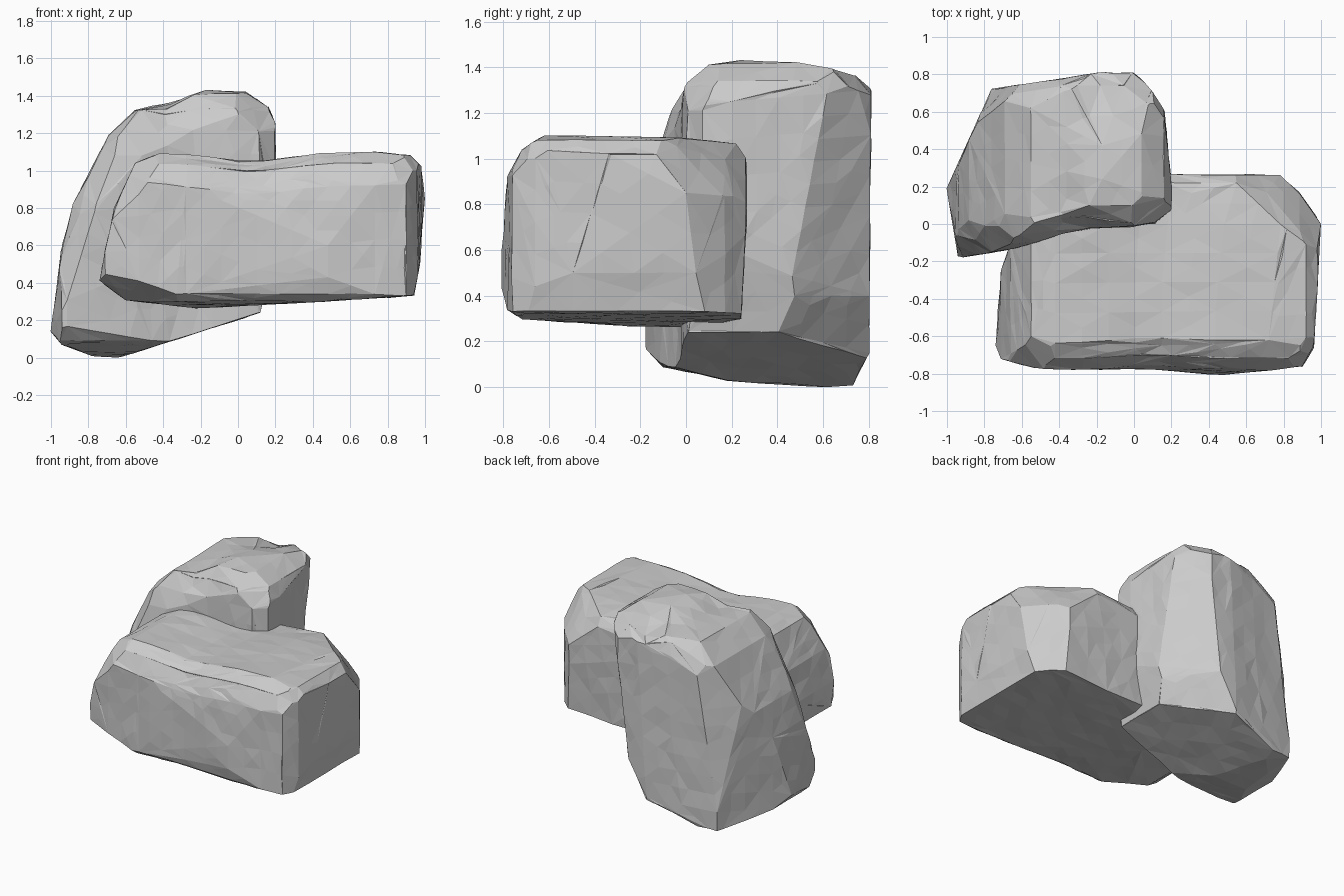
import bpy, bmesh, math, random
from mathutils import Vector

cube = bpy.data.objects.get("Cube")
if cube:
    bpy.data.objects.remove(cube)

stone = bpy.data.materials.new("stone grey")
stone.use_nodes = True
stone.diffuse_color = (0.6, 0.6, 0.6, 1)
stone.node_tree.nodes["Principled BSDF"].inputs["Base Color"].default_value = (0.6, 0.6, 0.6, 1)


def cut(bm, point, normal):
    """Slice off everything beyond a plane and close the convex solid again."""
    bmesh.ops.bisect_plane(bm, geom=bm.verts[:] + bm.edges[:] + bm.faces[:], dist=1e-5,
                           plane_co=point, plane_no=normal, clear_outer=True)
    bmesh.ops.remove_doubles(bm, verts=bm.verts, dist=0.002)
    bmesh.ops.delete(bm, geom=bm.edges[:], context='EDGES_FACES')
    bmesh.ops.convex_hull(bm, input=bm.verts)
    loose = [v for v in bm.verts if not v.link_faces]
    bmesh.ops.delete(bm, geom=loose, context='VERTS')


def carve(bm, axes, outline):
    """Cut the block to a counter-clockwise outline in the plane of two axes."""
    for (a, b), (c, d) in zip(outline, outline[1:] + outline[:1]):
        point, normal = Vector(), Vector()
        point[axes[0]], point[axes[1]] = a, b
        normal[axes[0]], normal[axes[1]] = d - b, a - c
        cut(bm, point, normal.normalized())


def chip(bm, depth, count):
    """Knock off protruding upper corners with diagonal planes."""
    done = 0
    while done < count:
        d = Vector([random.uniform(-1, 1) for _ in range(3)]).normalized()
        d.z = abs(d.z)
        if min(abs(c) for c in d) < 0.3:
            continue
        far = max(bm.verts, key=lambda v: v.co.dot(d)).co.copy()
        cut(bm, far - d * depth, d)
        done += 1


def rock(name, front, side, top, slopes, shape):
    bm = bmesh.new()
    bmesh.ops.create_cube(bm, size=4)
    carve(bm, (0, 2), front)
    carve(bm, (1, 2), side)
    carve(bm, (0, 1), top)
    for point, normal in slopes:
        cut(bm, Vector(point), Vector(normal).normalized())
    chip(bm, 0.022, 24)
    bmesh.ops.dissolve_limit(bm, angle_limit=math.radians(3), verts=bm.verts, edges=bm.edges)
    bmesh.ops.triangulate(bm, faces=bm.faces)
    # finer facets on the long faces, so the surface can undulate
    for limit in (0.5, 0.3, 0.2):
        long_edges = [e for e in bm.edges if e.calc_length() > limit]
        bmesh.ops.subdivide_edges(bm, edges=long_edges, cuts=1)
        bmesh.ops.triangulate(bm, faces=bm.faces)
    bm.normal_update()
    for v in bm.verts:
        v.co += v.normal * random.uniform(-0.005, 0.004)
        shape(v.co)
    bmesh.ops.recalc_face_normals(bm, faces=bm.faces)
    mesh = bpy.data.meshes.new(name)
    bm.to_mesh(mesh)
    bm.free()
    mesh.materials.append(stone)
    obj = bpy.data.objects.new(name, mesh)
    bpy.context.collection.objects.link(obj)


def saddle(co):
    """Shallow dip across the top and front of the lying rock."""
    dip = math.exp(-((co.x - 0.08) / 0.27) ** 2)
    if co.z > 0.85:
        co.z -= 0.045 * dip
    if co.y < -0.6:
        co.y += 0.02 * dip


def hollow(co):
    """Dents in the crown and a hollow down the front of the standing rock."""
    if co.z > 1.15:
        co.z -= 0.04 * math.exp(-((co.x + 0.38) / 0.1) ** 2 - ((co.y - 0.1) / 0.2) ** 2)
        co.z -= 0.07 * math.exp(-((co.x + 0.22) / 0.14) ** 2 - ((co.y - 0.75) / 0.25) ** 2)
    if co.y < 0.05:
        co.y += 0.04 * math.exp(-((co.x + 0.3) / 0.2) ** 2)


random.seed(4)
# the lying rock has a broken top corner at the end and an undercut lower corner
rock("lying_rock",
     [(-.74, .41), (-.6, .31), (-.2, .26), (.12, .28), (.94, .32), (.97, .5), (1, .85), (.98, 1.02),
      (.92, 1.08), (.72, 1.1), (-.42, 1.09), (-.55, 1.04), (-.66, .8), (-.72, .52)],
     [(-.81, .43), (-.78, .34), (-.72, .3), (0, .25), (.24, .3), (.27, .85), (.27, 1), (.22, 1.07),
      (0, 1.09), (-.62, 1.1), (-.72, 1.04), (-.78, .92), (-.81, .6)],
     [(-.74, -.65), (-.71, -.72), (-.53, -.77), (.48, -.81), (.9, -.76), (.96, -.66), (1, 0),
      (.88, .17), (.78, .26), (.2, .27), (-.4, .2), (-.64, -.03), (-.71, -.25)],
     [((.95, .02, .95), (.6, .45, .55)), ((-.65, -.7, .41), (-.3, -.5, -.8))], saddle)

# the standing rock leans in at its outer corners and tapers at the foot
rock("standing_rock",
     [(-1, .14), (-.94, .07), (-.78, .01), (-.64, 0), (.12, .24), (.2, .6), (.2, 1.25), (.16, 1.34),
      (.04, 1.42), (-.17, 1.43), (-.55, 1.32), (-.69, 1.19), (-.88, .82), (-.94, .6)],
     [(-.18, .17), (-.1, .09), (.18, .03), (.62, 0), (.73, .01), (.8, .15), (.81, 1.35), (.74, 1.38),
      (.42, 1.43), (.24, 1.43), (.1, 1.41), (0, 1.33), (-.06, 1.22), (-.11, 1.08), (-.18, .6)],
     [(-1, .19), (-.94, -.17), (-.9, -.18), (-.68, -.14), (.08, -.02), (.2, .07), (.2, .2),
      (.16, .62), (.1, .72), (-.02, .82), (-.1, .82), (-.76, .72)],
     [((-.94, -.17, .25), (-.7, -.7, .25)), ((-.76, .72, .15), (-.7, .7, .09)),
      ((.1, .55, .4), (.8, .6, -.1)), ((.1, .55, .4), (.8, .6, -.45))], hollow)
